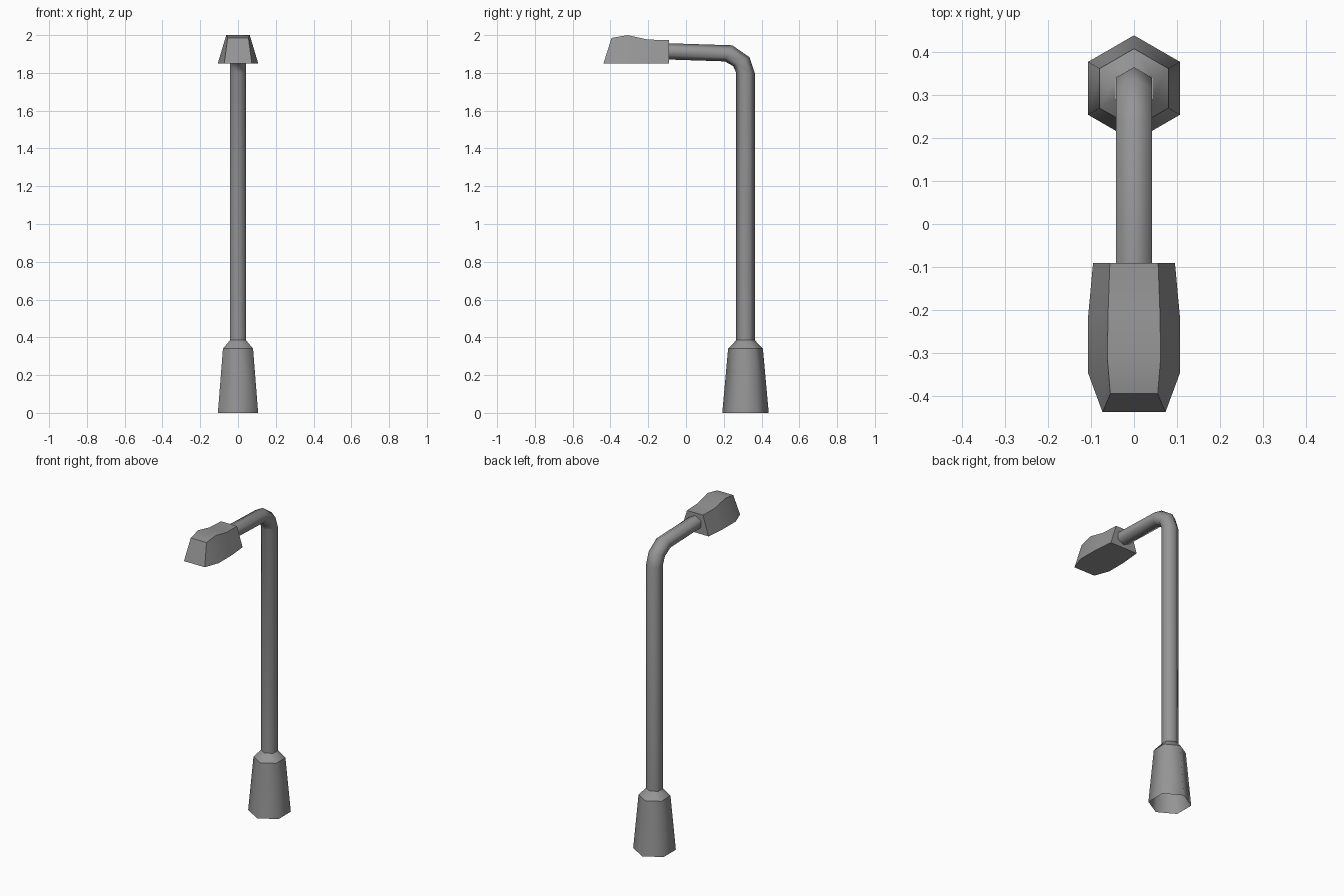
import bpy
import bmesh
import math
from mathutils import Vector

cube = bpy.data.objects.get("Cube")
if cube:
    bpy.data.objects.remove(cube)

grey = bpy.data.materials.new("metal grey")
grey.use_nodes = True
colour = (0.3, 0.3, 0.3, 1)
grey.diffuse_color = colour
grey.node_tree.nodes["Principled BSDF"].inputs["Base Color"].default_value = colour


def loft(name, rings, caps, angle, sharp_rings=False):
    """Skin a list of equal point rings with quads."""
    bm = bmesh.new()
    loops = [[bm.verts.new(p) for p in ring] for ring in rings]
    n = len(loops[0])
    for a, b in zip(loops, loops[1:]):
        for i in range(n):
            j = (i + 1) % n
            bm.faces.new((a[i], a[j], b[j], b[i]))
    if caps:
        bm.faces.new(loops[0])
        bm.faces.new(loops[-1])
    bmesh.ops.recalc_face_normals(bm, faces=bm.faces)
    mesh = bpy.data.meshes.new(name)
    bm.to_mesh(mesh)
    bm.free()
    mesh.materials.append(grey)
    obj = bpy.data.objects.new(name, mesh)
    bpy.context.collection.objects.link(obj)
    bpy.ops.object.select_all(action='DESELECT')
    obj.select_set(True)
    bpy.context.view_layer.objects.active = obj
    bpy.ops.object.shade_smooth_by_angle(angle=math.radians(angle))
    if sharp_rings:
        for e in mesh.edges:
            a, b = e.vertices
            if a // n == b // n:
                e.use_edge_sharp = True
    return obj


def hex_ring(outer, inner, half_width):
    """Hexagon with two corners in the bend plane, given as (y, z)."""
    o, i = Vector((0, *outer)), Vector((0, *inner))
    mid, arm = (o + i) / 2, (o - i) / 2
    side = Vector((half_width / math.sin(math.radians(60)), 0, 0))
    return [mid + arm * math.cos(k * math.pi / 3) + side * math.sin(k * math.pi / 3)
            for k in range(6)]


# Tapered foot with a chamfered collar, open underneath
POLE_Y = 0.315
foot = [hex_ring((POLE_Y + r, z), (POLE_Y - r, z), r * 0.866)
        for r, z in ((0.123, 0), (0.092, 0.34), (0.049, 0.385))]
loft("foot", foot, False, 65, sharp_rings=True)

# Upright pole bending forward into the arm
bend = [((0.364, 0.38), (0.266, 0.38)),
        ((0.364, 1.8), (0.266, 1.8)),
        ((0.336, 1.883), (0.25, 1.836)),
        ((0.245, 1.946), (0.205, 1.861)),
        ((-0.1, 1.957), (-0.1, 1.871))]
loft("pole_and_arm", [hex_ring(o, i, 0.042) for o, i in bend], False, 65)

# Lamp head: (bottom y, bottom half width, top y, top half width, top z)
HEAD_Z = 1.85
stations = [(-0.09, 0.095, -0.09, 0.056, 1.974),
            (-0.22, 0.107, -0.2, 0.06, 1.976),
            (-0.345, 0.107, -0.31, 0.062, 2.0),
            (-0.437, 0.073, -0.394, 0.055, 1.985)]
head = [[(-bw, by, HEAD_Z), (bw, by, HEAD_Z), (tw, ty, tz), (-tw, ty, tz)]
        for by, bw, ty, tw, tz in stations]
loft("lamp_head", head, True, 35)
